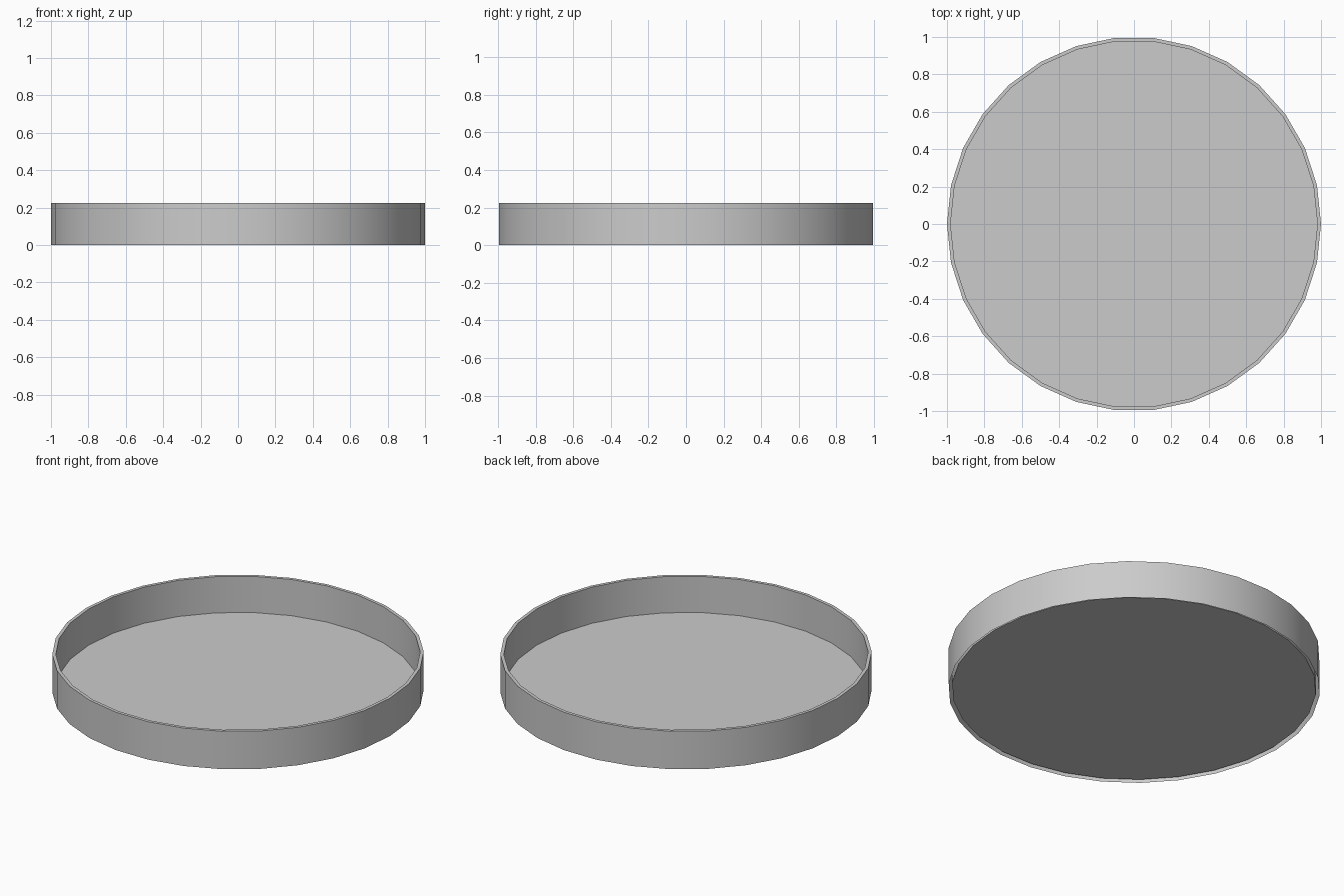
import bpy, bmesh, math

if "Cube" in bpy.data.objects:
    bpy.data.objects.remove(bpy.data.objects["Cube"])

SIDES = 30
# Tray profile as (radius, height): outer wall, thin rim, inner wall; underside is open
PROFILE = [(1.0, 0.0), (1.0, 0.225), (0.981, 0.225), (0.981, 0.01)]


def ring(bm, radius, z):
    step = 2 * math.pi / SIDES
    return [bm.verts.new((radius * math.cos(i * step), radius * math.sin(i * step), z))
            for i in range(SIDES)]


bm = bmesh.new()
rings = [ring(bm, r, z) for r, z in PROFILE]

# Walls and rim
for low, high in zip(rings, rings[1:]):
    for i in range(SIDES):
        j = (i + 1) % SIDES
        bm.faces.new((low[i], low[j], high[j], high[i]))

# Floor, slightly raised above the bottom edge
bm.faces.new(rings[-1])

mesh = bpy.data.meshes.new("round_tray")
bm.to_mesh(mesh)
bm.free()
tray = bpy.data.objects.new("round_tray", mesh)
bpy.context.collection.objects.link(tray)

# Smooth walls with crisp rim and floor edges
bpy.context.view_layer.objects.active = tray
tray.select_set(True)
bpy.ops.object.shade_smooth_by_angle(angle=math.radians(30))
